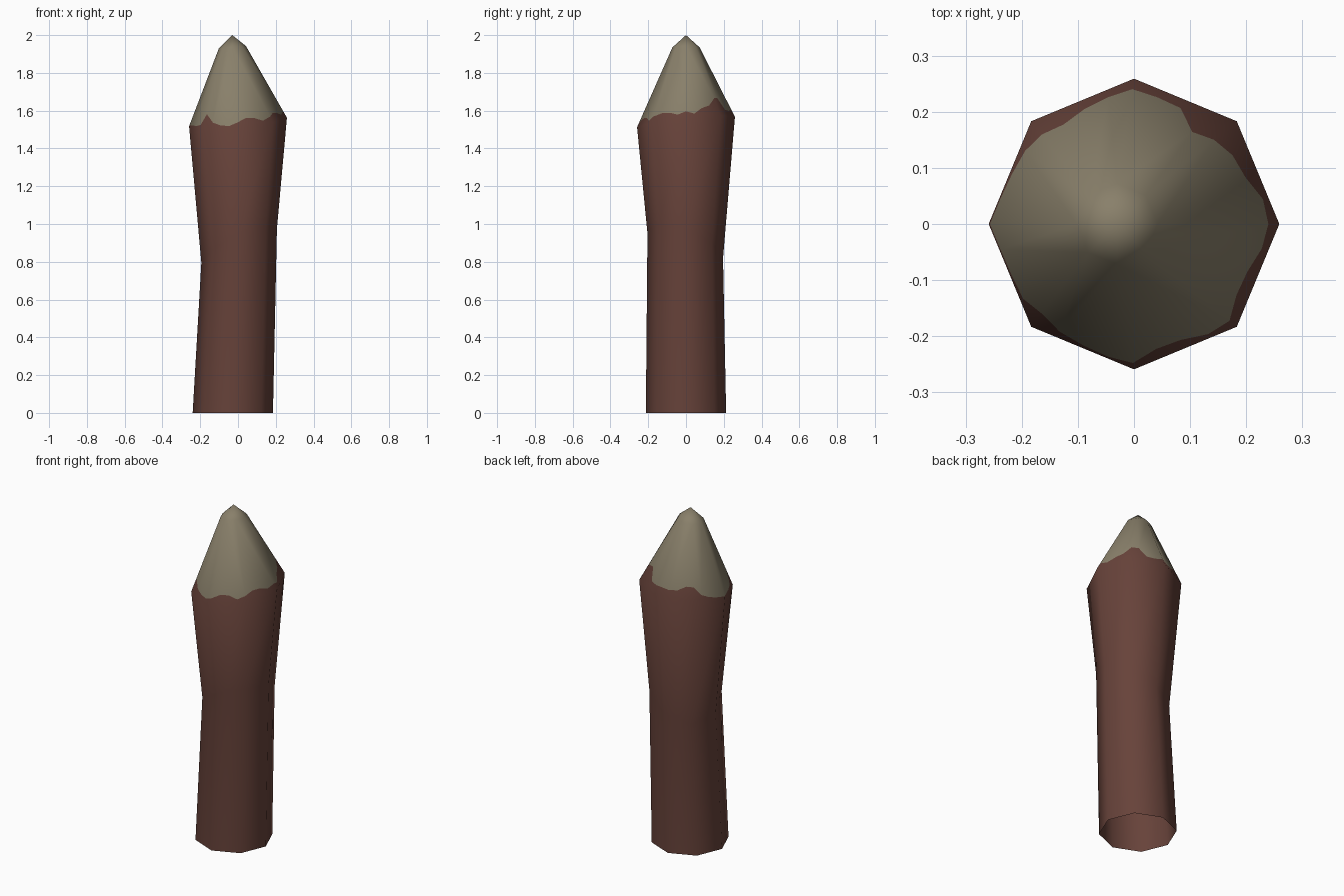
import bpy, math
from mathutils import Vector

if "Cube" in bpy.data.objects:
    bpy.data.objects.remove(bpy.data.objects["Cube"])

def material(name, rgb):
    m = bpy.data.materials.new(name)
    m.diffuse_color = (*rgb, 1)
    m.use_nodes = True
    m.node_tree.nodes["Principled BSDF"].inputs["Base Color"].default_value = m.diffuse_color
    return m

bark = material("red brown bark", (0.135, 0.055, 0.042))
wood = material("pale cut wood", (0.25, 0.215, 0.145))

SIDES, SUB = 8, 4
verts, normals, faces, mats = [], [], [], []

def add(co, ang, slope):
    verts.append(Vector(co))
    normals.append(Vector((math.cos(ang), math.sin(ang), slope)).normalized())
    return len(verts) - 1

def ring(cx, cy, r, z, tx, ty, slope):
    """Octagonal ring, tilted by tx and ty in height."""
    out = []
    for i in range(SIDES):
        a = math.tau * i / SIDES
        c, s = math.cos(a), math.sin(a)
        out.append(add((cx + r * c, cy + r * s, z + tx * c + ty * s), a, slope))
    return out

def face(ids, m):
    faces.append(ids)
    mats.append(m)

# trunk rings from the ground to the start of the point
base = ring(-0.0275, 0, 0.2125, 0, 0, 0, 0)
waist = ring(0.006, -0.004, 0.2, 0.885, 0.09, -0.065, -0.04)
shoulder = ring(0, 0, 0.259, 1.54, 0.0225, 0.0275, 0.2)
neck = ring(-0.03, 0, 0.072, 1.935, 0.007, 0, 0.75)
apex = add((-0.03, 0, 2.0), 0, 50)

# ragged bark edge: fraction of the way from shoulder to neck
edge = [.09, .05, .12, .15, .25, .26, .09, .08, .10, .08, .10, .17, .18, .07, .03, .015,
        .015, .015, .02, .04, .18, .07, .03, .02, .06, .10, .09, .04, .08, .11, .10, .06]
cut = []
for k, t in enumerate(edge):
    i, f = k // SUB, (k % SUB) / SUB
    j = (i + 1) % SIDES
    low = verts[shoulder[i]].lerp(verts[shoulder[j]], f)
    high = verts[neck[i]].lerp(verts[neck[j]], f)
    cut.append(add(low.lerp(high, t), math.tau * k / len(edge), 0.2 + 0.55 * t))

for i in range(SIDES):
    j = (i + 1) % SIDES
    face([base[i], base[j], waist[j], waist[i]], 0)
    face([waist[i], waist[j], shoulder[j], shoulder[i]], 0)
    run = [cut[(i * SUB + n) % len(cut)] for n in range(SUB + 1)]
    face([shoulder[i], shoulder[j]] + run[::-1], 0)   # bark above the shoulder
    face(run + [neck[j], neck[i]], 1)                 # sharpened wood
    face([neck[i], neck[j], apex], 1)

me = bpy.data.meshes.new("wooden_stake")
me.from_pydata(verts, [], faces)
me.materials.append(bark)
me.materials.append(wood)
for p, m in zip(me.polygons, mats):
    p.material_index = m
    p.use_smooth = True
me.update()
me.normals_split_custom_set_from_vertices(normals)
ob = bpy.data.objects.new("wooden_stake", me)
bpy.context.collection.objects.link(ob)
